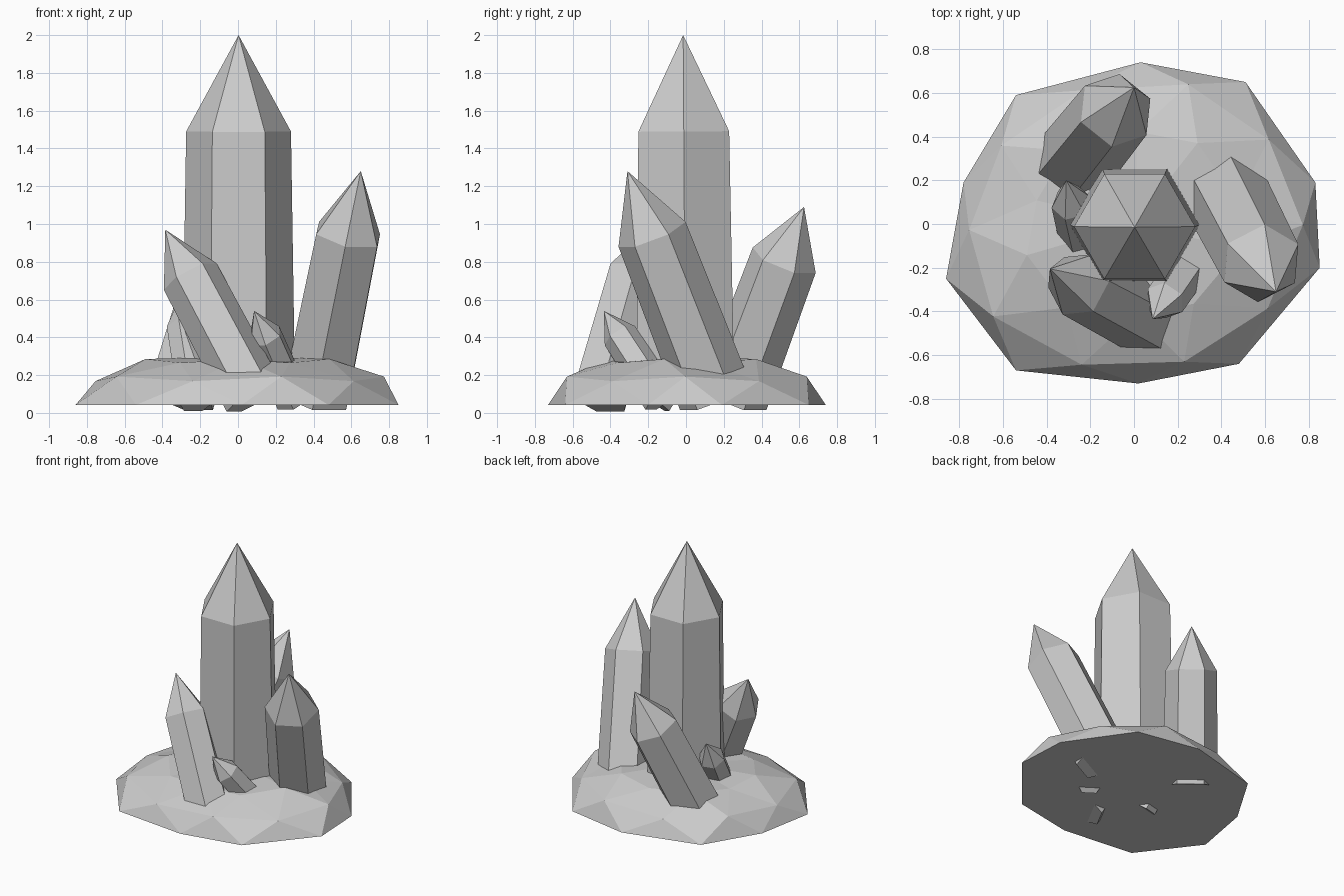
import bpy
import bmesh
from math import cos, sin, radians
from mathutils import Vector

default_cube = bpy.data.objects.get("Cube")
if default_cube:
    bpy.data.objects.remove(default_cube, do_unlink=True)

# One plain stone colour
stone = bpy.data.materials.new("pale_grey_stone")
stone.use_nodes = True
colour = (0.6, 0.6, 0.6, 1)
stone.diffuse_color = colour
stone.node_tree.nodes["Principled BSDF"].inputs["Base Color"].default_value = colour


def finish(bm, name):
    """Turn a bmesh into a flat-shaded object."""
    bmesh.ops.recalc_face_normals(bm, faces=bm.faces)
    mesh = bpy.data.meshes.new(name)
    bm.to_mesh(mesh)
    bm.free()
    mesh.materials.append(stone)
    obj = bpy.data.objects.new(name, mesh)
    bpy.context.collection.objects.link(obj)
    return obj


def bridge(bm, lower, upper):
    """Join two equal rings with quads."""
    n = len(lower)
    for i in range(n):
        j = (i + 1) % n
        bm.faces.new((lower[i], lower[j], upper[j], upper[i]))


def fan(bm, ring, point):
    """Close a ring to a point."""
    for a, b in zip(ring, ring[1:] + ring[:1]):
        bm.faces.new((a, b, point))


def crystal(name, base, tip, radius, shoulder=0.72, taper=0.95):
    """Six-sided pointed shaft with one flat side facing its lean."""
    base, tip = Vector(base), Vector(tip)
    axis = (tip - base).normalized()
    side = Vector((0, 0, 1)).cross(axis).normalized()
    lean = side.cross(axis)
    bm = bmesh.new()
    rings = []
    for t, r in ((0, radius), (shoulder, radius * taper)):
        centre = base.lerp(tip, t)
        angles = [radians(30 + 60 * k) for k in range(6)]
        rings.append([bm.verts.new(centre + r * (cos(a) * lean + sin(a) * side))
                      for a in angles])
    bridge(bm, *rings)
    bm.faces.new(rings[0])
    fan(bm, rings[1], bm.verts.new(tip))
    return finish(bm, name)


# Faceted rock base: uneven rim, offset shoulder ring, low crown
rim_points = [Vector(p) for p in (
    (-0.86, -0.25), (-0.54, -0.67), (0.02, -0.73), (0.48, -0.64), (0.85, -0.2),
    (0.83, 0.19), (0.51, 0.65), (0.03, 0.74), (-0.54, 0.59), (-0.78, 0.19))]
count = len(rim_points)
bm = bmesh.new()
rim = [bm.verts.new((*p, 0.042)) for p in rim_points]
shoulder = []
for i, p in enumerate(rim_points):
    q = (p + rim_points[(i + 1) % count]) * 0.5 * 0.92
    shoulder.append(bm.verts.new((*q, 0.18 + 0.012 * (-1) ** i)))
crown = [bm.verts.new((*(p * 0.57), 0.275 + 0.01 * (-1) ** i))
         for i, p in enumerate(rim_points)]
for i in range(count):
    j = (i + 1) % count
    bm.faces.new((rim[i], rim[j], shoulder[i]))
    bm.faces.new((rim[j], shoulder[j], shoulder[i]))
    bm.faces.new((shoulder[i], shoulder[j], crown[j]))
    bm.faces.new((shoulder[i], crown[j], crown[i]))
fan(bm, crown, bm.verts.new((0, 0, 0.3)))
bm.faces.new(rim)
finish(bm, "rock_base")

# Crystals growing out of the base
crystal("main_crystal", (0.003, -0.003, 0.06), (0.003, -0.015, 2), 0.3, 0.737, 0.925)
crystal("left_crystal", (0.41, 0.155, 0.085), (0.65, -0.31, 1.28), 0.2)
crystal("back_crystal", (-0.3, 0.25, 0.085), (0, 0.625, 1.09), 0.19)
crystal("front_crystal", (0.087, -0.457, 0.08), (-0.385, -0.205, 0.97), 0.165)
crystal("small_front_crystal", (0.29, -0.13, 0.07), (0.085, -0.435, 0.54), 0.1)
crystal("small_right_crystal", (-0.22, -0.17, 0.06), (-0.31, 0.2, 0.61), 0.1)
